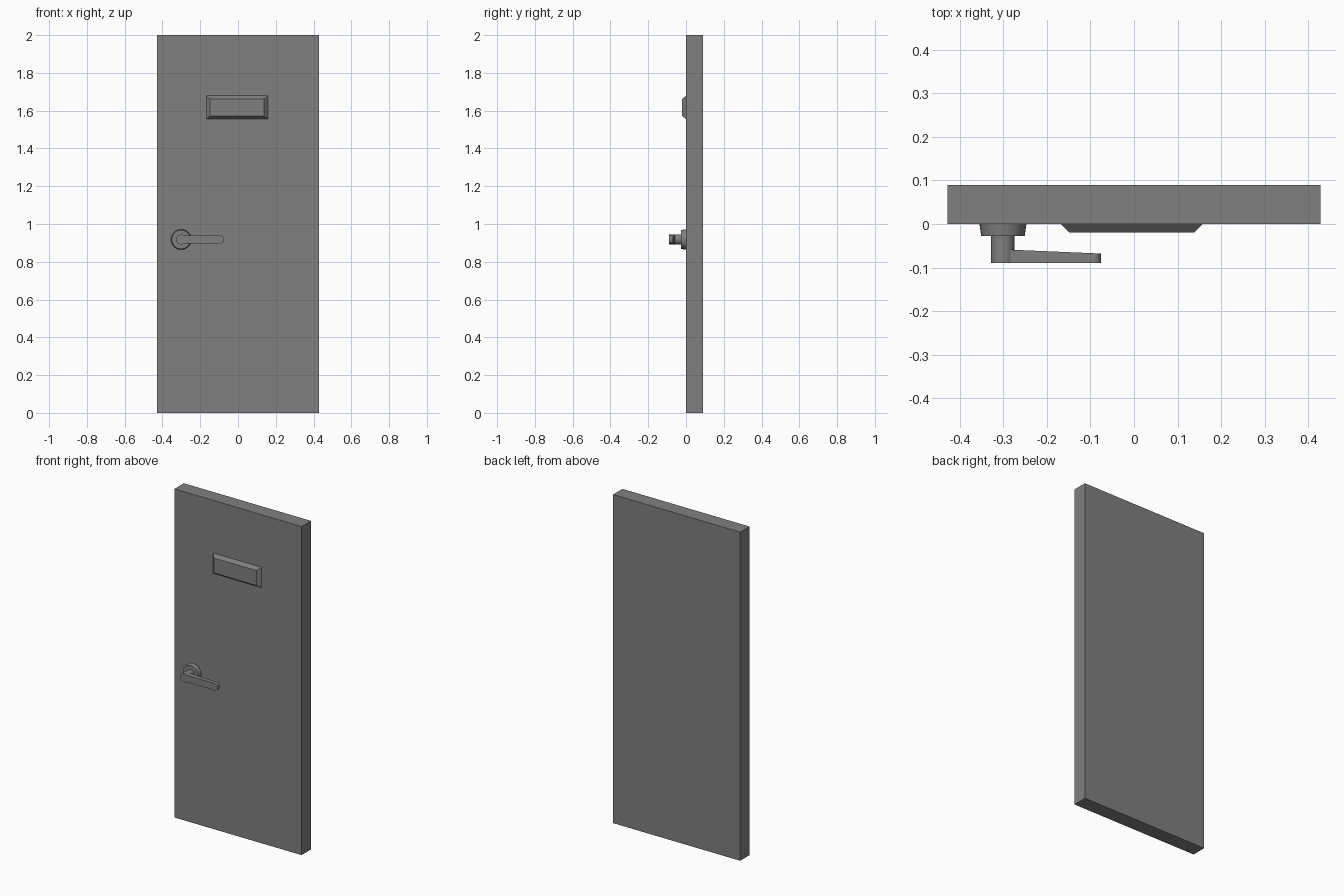
import bpy, bmesh, math
from mathutils import Matrix

if "Cube" in bpy.data.objects:
    bpy.data.objects.remove(bpy.data.objects["Cube"])

grey = bpy.data.materials.new("steel grey")
grey.diffuse_color = (0.216, 0.216, 0.216, 1)
grey.use_nodes = True
grey.node_tree.nodes["Principled BSDF"].inputs["Base Color"].default_value = grey.diffuse_color


def make(name, bm):
    bmesh.ops.recalc_face_normals(bm, faces=bm.faces)
    me = bpy.data.meshes.new(name)
    bm.to_mesh(me)
    bm.free()
    me.materials.append(grey)
    ob = bpy.data.objects.new(name, me)
    bpy.context.collection.objects.link(ob)
    return ob


def loft(name, front, back):
    """Solid between two matching outlines of (x, y, z) points."""
    bm = bmesh.new()
    a = [bm.verts.new(p) for p in front]
    b = [bm.verts.new(p) for p in back]
    bm.faces.new(a)
    bm.faces.new(b[::-1])
    for i in range(len(a)):
        j = (i + 1) % len(a)
        bm.faces.new((a[i], b[i], b[j], a[j]))
    return make(name, bm)


def rect(x0, x1, z0, z1, y):
    return [(x0, y, z0), (x1, y, z0), (x1, y, z1), (x0, y, z1)]


def circle(r, y, n=32):
    return [(HX + r * math.cos(2 * math.pi * i / n), y,
             HZ + r * math.sin(2 * math.pi * i / n)) for i in range(n)]


def smooth(ob):
    bpy.context.view_layer.objects.active = ob
    ob.select_set(True)
    bpy.ops.object.shade_smooth_by_angle(angle=math.radians(30))
    ob.select_set(False)


HX, HZ = -0.301, 0.918     # handle axis

# Door slab
loft("door_slab", rect(-0.428, 0.428, 0, 2, 0), rect(-0.428, 0.428, 0, 2, 0.09))

# Bevelled plate near the top
loft("door_plate", rect(-0.148, 0.138, 1.571, 1.662, -0.02),
     rect(-0.169, 0.159, 1.555, 1.68, 0.001))

# Handle rosette and stem
smooth(loft("handle_rosette", circle(0.050, -0.027), circle(0.054, 0.001)))
smooth(loft("handle_stem", circle(0.027, -0.062), circle(0.027, -0.02)))

# Lever: round hub running into a bar with a rounded tip, thinner to the end
R, H, TIP, C = 0.027, 0.021, -0.076, 0.016
a0 = math.asin(H / R)
outline = []
for i in range(25):                                   # hub
    a = a0 + (2 * math.pi - 2 * a0) * i / 24
    outline.append((HX + R * math.cos(a), HZ + R * math.sin(a)))
for side, start in ((-1, -90), (1, 0)):               # tip corners
    for i in range(6):
        a = math.radians(start + 18 * i)
        outline.append((TIP - C + C * math.cos(a), HZ + side * (H - C) + C * math.sin(a)))


def back_y(x):
    t = max(0, min(1, (x + 0.274) / 0.2))
    return -0.059 - 0.009 * t


smooth(loft("handle_lever", [(x, -0.09, z) for x, z in outline],
            [(x, back_y(x), z) for x, z in outline]))
